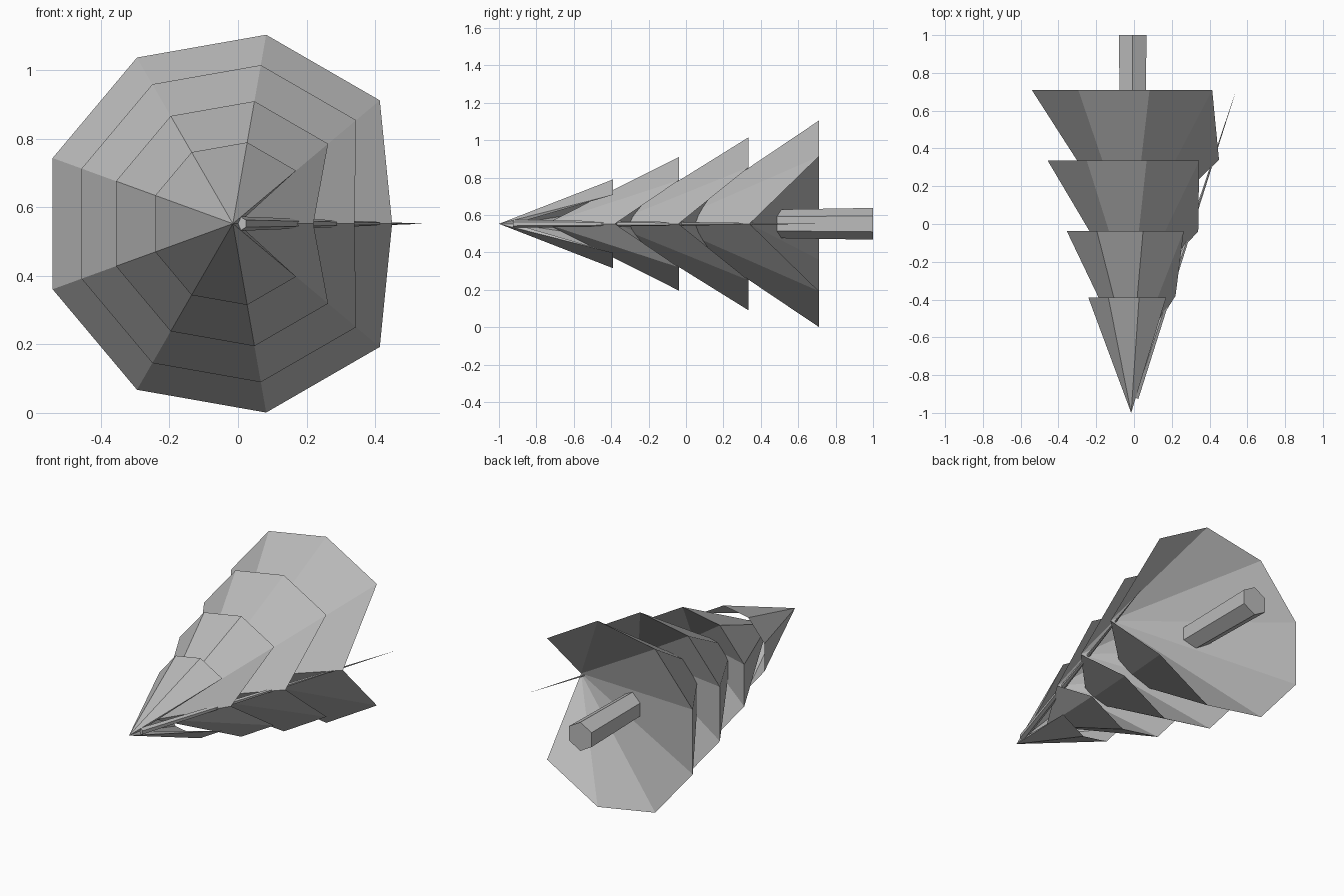
import bpy, bmesh, math
from mathutils import Vector

if "Cube" in bpy.data.objects:
    bpy.data.objects.remove(bpy.data.objects["Cube"])

CX, CZ = -0.015, 0.5525   # tree axis, which runs along y

grey = bpy.data.materials.new("plain grey")
grey.diffuse_color = (0.5, 0.5, 0.5, 1)
grey.use_nodes = True
grey.node_tree.nodes["Principled BSDF"].inputs["Base Color"].default_value = grey.diffuse_color


def add_object(name, bm):
    bmesh.ops.recalc_face_normals(bm, faces=bm.faces)
    mesh = bpy.data.meshes.new(name)
    bm.to_mesh(mesh)
    bm.free()
    mesh.materials.append(grey)
    obj = bpy.data.objects.new(name, mesh)
    bpy.context.collection.objects.link(obj)
    return obj


def branch_layer(name, tip_y, rim_y, radius, notch_x, notch_y):
    """Nine-sided cone whose +x rim corner is pulled in toward the tip."""
    bm = bmesh.new()
    tip = bm.verts.new((CX, tip_y, CZ))
    rim = [bm.verts.new((notch_x, notch_y, CZ))]
    for i in range(1, 9):
        a = math.radians(40 * i)
        rim.append(bm.verts.new((CX + radius * math.cos(a), rim_y,
                                 CZ + radius * math.sin(a))))
    for i in range(9):
        bm.faces.new((tip, rim[i], rim[(i + 1) % 9]))
    # underside fans out from the pulled corner
    for i in range(1, 8):
        bm.faces.new((rim[0], rim[i + 1], rim[i]))
    add_object(name, bm)


def tapered_rod(name, start, end, r1, r2, sides):
    start, end = Vector(start), Vector(end)
    bm = bmesh.new()
    bmesh.ops.create_cone(bm, cap_ends=True, segments=sides, radius1=r1,
                          radius2=r2, depth=(end - start).length)
    obj = add_object(name, bm)
    obj.location = (start + end) / 2
    obj.rotation_euler = (end - start).to_track_quat('Z', 'Y').to_euler()
    return obj


# branch layers, widest first
branch_layer("branches_bottom", -0.11, 0.71, 0.56, 0.45, 0.34)
branch_layer("branches_lower", -0.41, 0.335, 0.47, 0.34, -0.04)
branch_layer("branches_upper", -0.75, -0.037, 0.363, 0.22, -0.38)
branch_layer("branches_top", -1.0, -0.39, 0.241, 0.0, -0.92)

# hexagonal trunk with corners up and down
bm = bmesh.new()
rings = []
for y, r in ((0.4, 0.075), (1.0, 0.085)):
    rings.append([bm.verts.new((-0.007 + r * math.sin(math.pi / 3 * i), y,
                                CZ + r * math.cos(math.pi / 3 * i)))
                  for i in range(6)])
for i in range(6):
    j = (i + 1) % 6
    bm.faces.new((rings[0][i], rings[0][j], rings[1][j], rings[1][i]))
bm.faces.new(rings[0])
bm.faces.new(rings[1])
add_object("trunk", bm)

# thin spike along the notched side
tapered_rod("side_spike", (0.006, -0.92, CZ), (0.535, 0.69, CZ), 0.021, 0.0005, 6)
